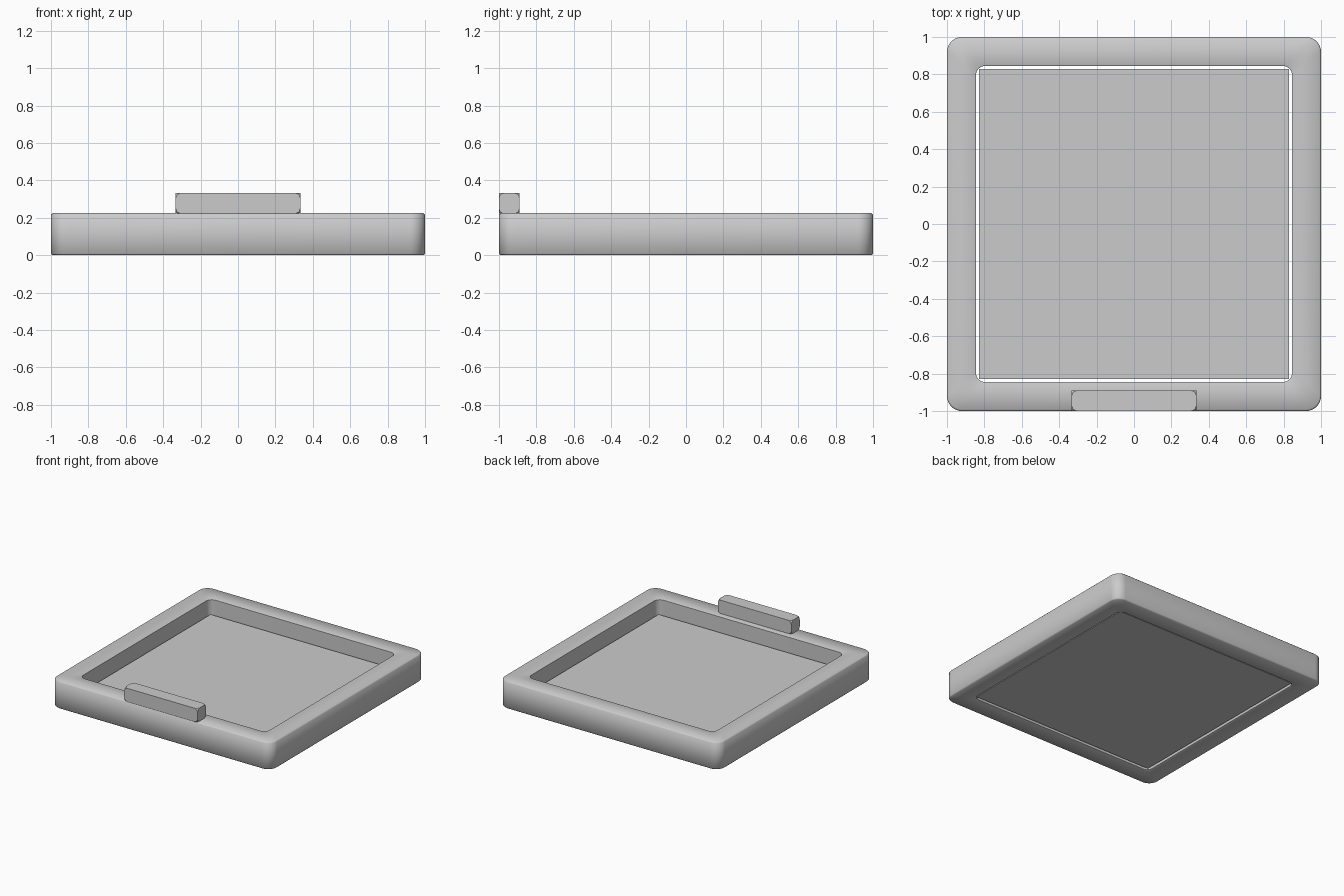
import bpy, bmesh, math
from mathutils import Vector

if "Cube" in bpy.data.objects:
    bpy.data.objects.remove(bpy.data.objects["Cube"])


def finish(bm, name, angle=35):
    bmesh.ops.recalc_face_normals(bm, faces=bm.faces)
    mesh = bpy.data.meshes.new(name)
    bm.to_mesh(mesh)
    bm.free()
    ob = bpy.data.objects.new(name, mesh)
    bpy.context.collection.objects.link(ob)
    bpy.ops.object.select_all(action='DESELECT')
    ob.select_set(True)
    bpy.context.view_layer.objects.active = ob
    bpy.ops.object.shade_smooth_by_angle(angle=math.radians(angle))
    return ob


def box(lo, hi):
    bm = bmesh.new()
    bmesh.ops.create_cube(bm, size=1)
    lo, hi = Vector(lo), Vector(hi)
    for v in bm.verts:
        v.co = Vector([(a + b) / 2 + c * (b - a) for a, b, c in zip(lo, hi, v.co)])
    return bm


def rounded_square(bm, half, radius, z, steps=8):
    ring = []
    for corner in range(4):
        mid = math.pi / 4 + corner * math.pi / 2
        cx = math.copysign(half - radius, math.cos(mid))
        cy = math.copysign(half - radius, math.sin(mid))
        for i in range(steps + 1):
            a = corner * math.pi / 2 + i / steps * math.pi / 2
            ring.append(bm.verts.new((cx + radius * math.cos(a), cy + radius * math.sin(a), z)))
    return ring


# Frame: rounded square rings around a closed, slightly softened section
TOP, B = 0.224, 0.008
section = [(1 - B, 0.075, 0), (1, 0.08, B), (1, 0.08, TOP - B), (1 - B, 0.075, TOP),
           (0.845 + B, 0.058, TOP), (0.845, 0.05, TOP - B / 2),
           (0.845, 0.05, B / 2), (0.845 + B, 0.058, 0)]
bm = bmesh.new()
rings = [rounded_square(bm, *s) for s in section]
for k, a in enumerate(rings):
    b = rings[(k + 1) % len(rings)]
    for i in range(len(a)):
        j = (i + 1) % len(a)
        bm.faces.new((a[i], a[j], b[j], b[i]))
finish(bm, "tray_frame", 50)

# Loose floor panel with a narrow gap all round
finish(box((-0.83, -0.83, 0.012), (0.83, 0.83, 0.1)), "floor_panel")

# Handle bar on the front rim, with its corners clipped
bm = box((-0.333, -1, TOP - 0.002), (0.333, -0.89, 0.333))
bmesh.ops.bevel(bm, geom=bm.verts[:], offset=0.028, segments=2, profile=0.5, affect='VERTICES')
finish(bm, "front_handle")
